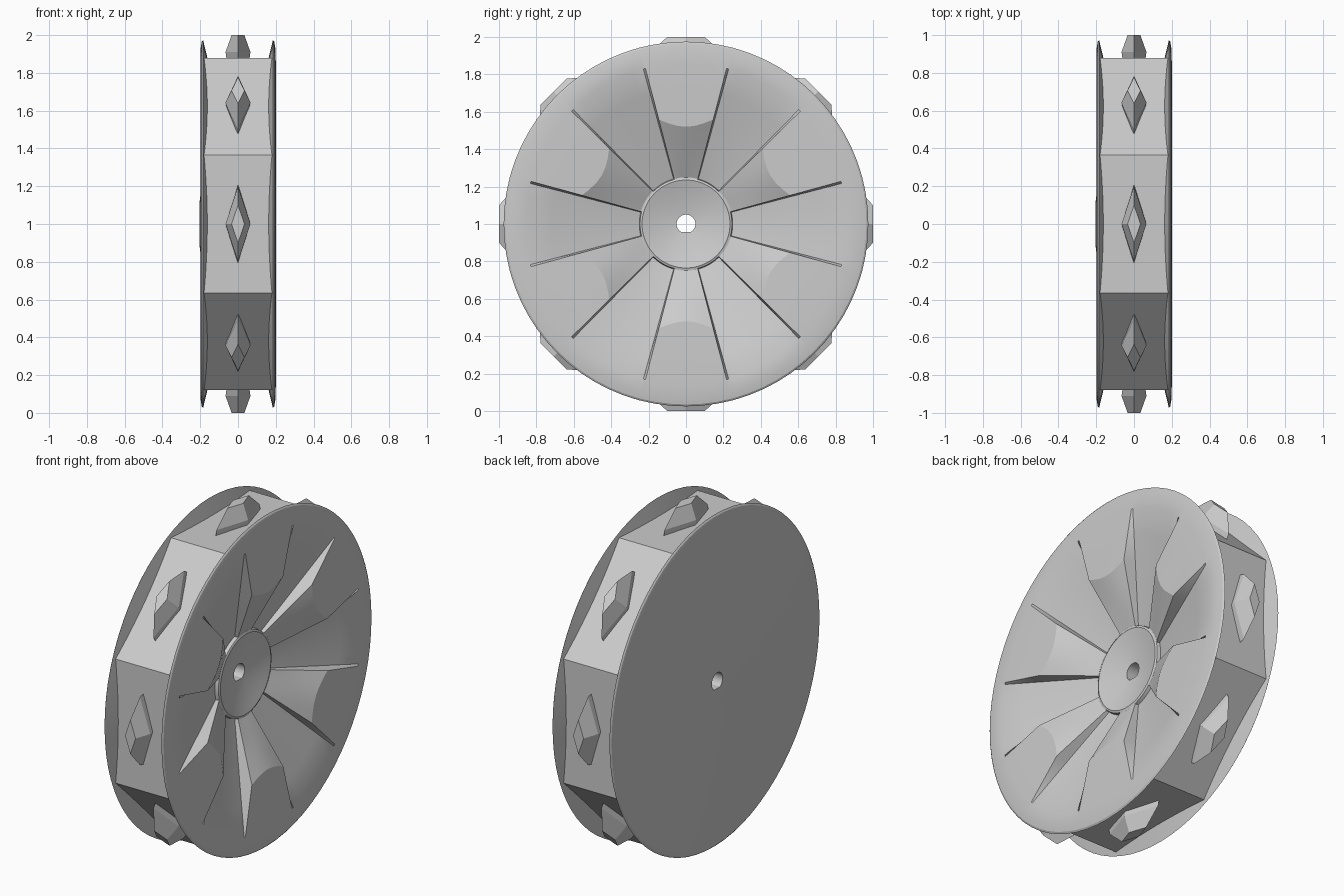
import bpy, bmesh, math

default = bpy.data.objects.get("Cube")
if default:
    bpy.data.objects.remove(default)

grey = bpy.data.materials.new("plain_grey")
grey.use_nodes = True
grey.diffuse_color = (0.6, 0.6, 0.6, 1)
grey.node_tree.nodes["Principled BSDF"].inputs["Base Color"].default_value = (0.6, 0.6, 0.6, 1)


def add_object(name, bm, smooth=False):
    bmesh.ops.recalc_face_normals(bm, faces=bm.faces)
    mesh = bpy.data.meshes.new(name)
    bm.to_mesh(mesh)
    bm.free()
    mesh.materials.append(grey)
    obj = bpy.data.objects.new(name, mesh)
    bpy.context.collection.objects.link(obj)
    if smooth:
        bpy.ops.object.select_all(action="DESELECT")
        obj.select_set(True)
        bpy.context.view_layer.objects.active = obj
        bpy.ops.object.shade_smooth_by_angle(angle=math.radians(25))
    return obj


def loft(bm, loops, closed_ends=False):
    """Bridge matching loops of points with quads."""
    rings = [[bm.verts.new(p) for p in loop] for loop in loops]
    for a, b in zip(rings, rings[1:]):
        for i in range(len(a)):
            j = (i + 1) % len(a)
            bm.faces.new((a[i], a[j], b[j], b[i]))
    if closed_ends:
        bm.faces.new(rings[0])
        bm.faces.new(rings[-1])


def polar(x, r, angle, floor=-9):
    return (x, r * math.cos(angle), 1 + max(r * math.sin(angle), floor))


# Wheel body: six raised spokes over a deep dish, with a flat back
FACE, RIM, HUB = 0.2, 0.86, 0.25
steps = (-30, -25, -20, -15.4, -14.6, -10, -5, 0, 5, 10, 14.6, 15.4, 20, 25)
angles = [60 * k + 30 + s for k in range(6) for s in steps]


def dish_point(t, deg):
    """t runs from 0 at the hub through 1 at the spoke shoulder to 2 at the rim."""
    off = abs((deg % 60) - 30)
    spoke = off < 15
    shoulder = 0.52 + 0.06 * (off / 15) ** 2 if spoke else 0.58
    if t <= 1:
        r = HUB + (shoulder - HUB) * t
    else:
        r = shoulder + (RIM - shoulder) * (t - 1)
    if spoke:
        x = 0.045 + (FACE - 0.008 - 0.045) * t if t <= 1 else FACE - 0.008 * (2 - t)
    else:
        x = 0.025 + (FACE - 0.025) * (r - HUB) / (RIM - HUB)
    return polar(x, r, math.radians(deg))


def ring(r, x, floor=-9):
    return [polar(x, r, math.radians(d), floor) for d in angles]


outer = [(0.85, 0.155), (0.975, 0.185), (0.965, 0.192), (0.93, 0.198)]
loops = [ring(r, x) for r, x in outer]
loops += [[dish_point(t, d) for d in angles] for t in (2, 1.5, 1, 0.66, 0.33, 0)]
loops += [ring(r, x) for r, x in ((0.246, 0.045), (0.235, 0.05), (0.2, 0.04), (0.12, 0.018))]
loops += [ring(0.05, x, -0.042) for x in (0.008, -0.203)]
loops += [ring(r, x) for r, x in ((0.12, -0.203), (0.16, -0.198))]
loops += [ring(r, -x) for r, x in reversed(outer)]
bm = bmesh.new()
loft(bm, loops)
add_object("wheel_body", bm, smooth=True)

# Octagonal tread between the two side flanges
APOTHEM = 0.88
corner = APOTHEM / math.cos(math.pi / 8)
bm = bmesh.new()
loft(bm, [[polar(x, corner, math.pi / 8 + k * math.pi / 4) for k in range(8)]
          for x in (-0.18, 0.18)])
add_object("octagon_tread", bm)

# Diamond studs, one on each flat of the tread
for k in range(8):
    a = k * math.pi / 4
    bm = bmesh.new()
    loops = []
    for height, length, width in ((0.87, 0.21, 0.06), (0.91, 0.2, 0.066), (1.0, 0.1, 0.034)):
        loop = []
        for x, t in ((width, 0), (0, length), (-width, 0), (0, -length)):
            loop.append((x, height * math.cos(a) - t * math.sin(a),
                         1 + height * math.sin(a) + t * math.cos(a)))
        loops.append(loop)
    loft(bm, loops, closed_ends=True)
    add_object("tread_stud_%d" % (k + 1), bm)
